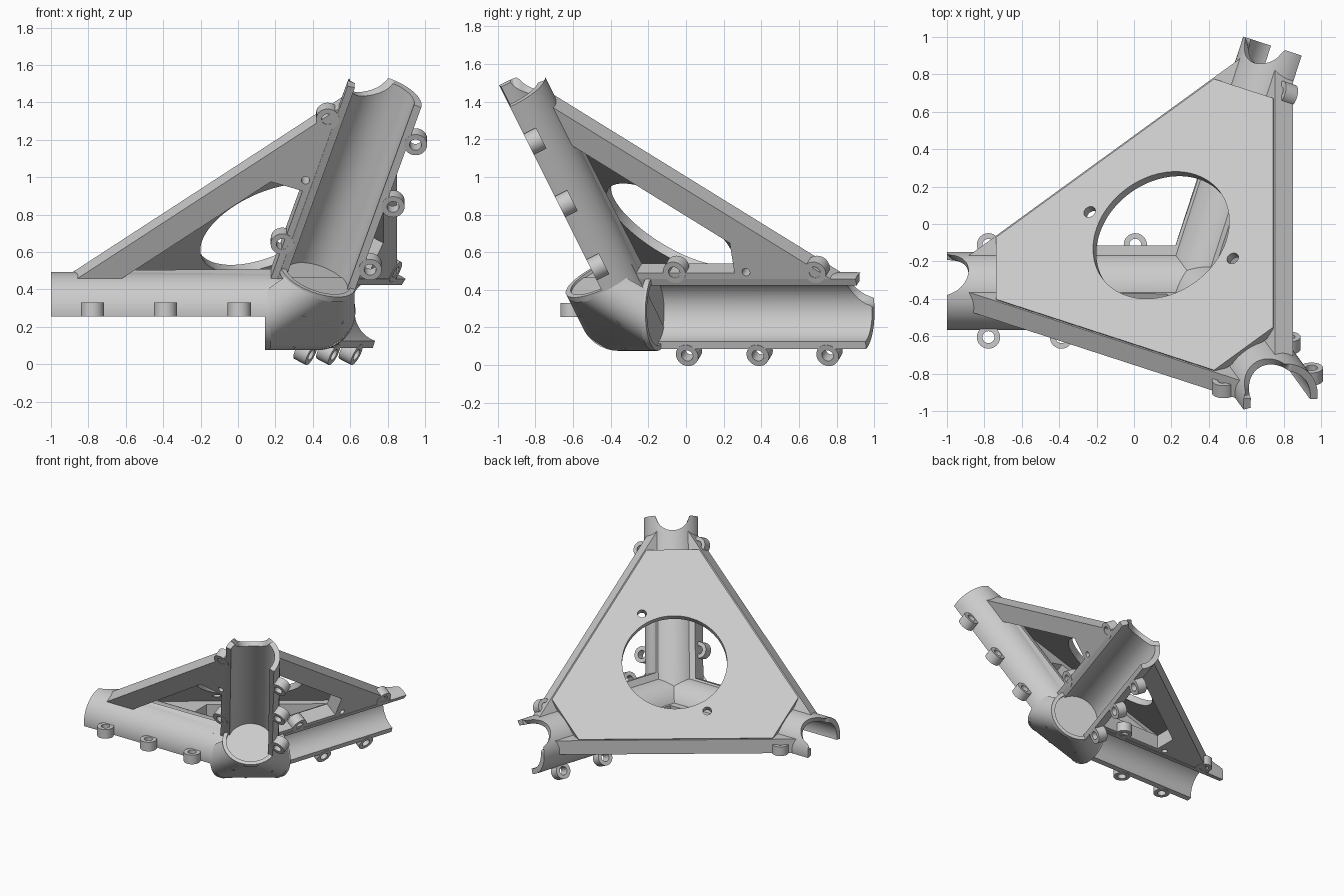
import bpy, bmesh
from math import sin, cos, tan, pi, radians, sqrt, asin
from mathutils import Matrix, Vector

old = bpy.data.objects.get("Cube")
if old:
    bpy.data.objects.remove(old, do_unlink=True)

mat = bpy.data.materials.new("light grey")
mat.use_nodes = True
grey = (0.6, 0.6, 0.6, 1)
mat.diffuse_color = grey
mat.node_tree.nodes["Principled BSDF"].inputs["Base Color"].default_value = grey

# Main sizes
R, RI, LENGTH, LIP = 0.209, 0.168, 1.362, 0.03
HUB = 0.217
ANGLE = radians(108)
node = Vector((0.362, -0.358, 0.285))

# Three arm directions, each 108 degrees from the others
c = cos(ANGLE)
a = Vector((-1, 0, 0))
b = Vector((-c, sin(ANGLE), 0))
cy = (c - c * c) / sin(ANGLE)
d = Vector((-c, cy, sqrt(1 - c * c - cy * cy)))
dirs = [a, b, d]
normal = (a + b + d).normalized()


def frame(x, z, origin):
    z = z.normalized()
    y = z.cross(x).normalized()
    m = Matrix((x, y, z)).transposed().to_4x4()
    m.translation = origin
    return m


def add(name, mesh, matrix):
    mesh.transform(matrix)
    if not mesh.materials:
        mesh.materials.append(mat)
    ob = bpy.data.objects.new(name, mesh)
    bpy.context.collection.objects.link(ob)
    ob.select_set(True)
    bpy.context.view_layer.objects.active = ob
    return ob


def circle(x, y, r, n=32):
    return [(x + r * cos(2 * pi * i / n), y + r * sin(2 * pi * i / n)) for i in range(n)]


def slab(name, loops, z0, z1, matrix):
    """Outline with holes, extruded from z0 to z1."""
    cu = bpy.data.curves.new(name, 'CURVE')
    cu.dimensions = '2D'
    cu.fill_mode = 'BOTH'
    cu.extrude = (z1 - z0) / 2
    for loop in loops:
        sp = cu.splines.new('POLY')
        sp.points.add(len(loop) - 1)
        for p, (x, y) in zip(sp.points, loop):
            p.co = (x, y, 0, 1)
        sp.use_cyclic_u = True
    tmp = bpy.data.objects.new(name, cu)
    bpy.context.collection.objects.link(tmp)
    deps = bpy.context.evaluated_depsgraph_get()
    mesh = bpy.data.meshes.new_from_object(tmp.evaluated_get(deps))
    bpy.data.objects.remove(tmp, do_unlink=True)
    mesh.materials.clear()
    return add(name, mesh, matrix @ Matrix.Translation((0, 0, (z0 + z1) / 2)))


def notch(r, ang):
    """How far a round bite at the tube end reaches back at this angle."""
    s = r * sin(ang)
    bite = 0.125
    if cos(ang) <= 0 or abs(s) >= bite:
        return 0
    return max(0, sqrt(bite * bite - s * s) - 0.01)


def tube(name, r_in, r_out, t0, t1, spread, matrix, bite_at=None, steps=64):
    """Tube wall along local x, covering +-spread around local z."""
    bm = bmesh.new()
    rings = []
    for i in range(steps + 1):
        th = -spread + 2 * spread * i / steps
        ring = []
        for r, end in ((r_in, 0), (r_out, 0), (r_out, 1), (r_in, 1)):
            t = t1 if end else t0
            if end and bite_at is not None:
                t -= notch(r, th - bite_at)
            ring.append(bm.verts.new((t, -r * sin(th), r * cos(th))))
        rings.append(ring)
    for p, q in zip(rings, rings[1:]):
        for k in range(4):
            j = (k + 1) % 4
            bm.faces.new((p[k], p[j], q[j], q[k]))
    if spread < pi - 0.01:
        bm.faces.new(rings[0])
        bm.faces.new(rings[-1][::-1])
    bmesh.ops.remove_doubles(bm, verts=bm.verts, dist=1e-5)
    bmesh.ops.recalc_face_normals(bm, faces=bm.faces)
    mesh = bpy.data.meshes.new(name)
    bm.to_mesh(mesh)
    bm.free()
    return add(name, mesh, matrix)


def mirrored(p):
    """Reflect across the bisector between two arms."""
    return (p[0] * c + p[1] * sin(ANGLE), p[0] * sin(ANGLE) - p[1] * c)


# Web outline in (along arm, towards next arm) coordinates
slope = tan(radians(36))
tip = (1.506 - 0.19 / slope, 0.19)
web = [tip, mirrored(tip), (0.138, 0.19)]
inner_tip = (1.268 - 0.2 / slope, 0.2)
window = [(0.69, 0.242), (0.69, 0.42), mirrored(inner_tip), (0.14, 0.242)]
web_loops = [[(x, -y) for x, y in loop]
             for loop in (web, window, circle(0.755, 0.247, 0.022, 20))]

hub_points = []
for i, x in enumerate(dirs):
    label = ("first", "second", "third")[i]
    m = frame(x, -x.cross(dirs[(i + 1) % 3]), node)
    up = m.to_3x3().inverted() @ normal
    bite_at = asin(-up.y / Vector((up.y, up.z)).length)
    # Open half tube with a bitten end
    tube(label + "_half_tube", RI, R, 0, LENGTH, pi / 2 + asin(LIP / R), m, bite_at)
    # Closed end of the socket
    tube(label + "_socket_floor", 0, R - 0.002, 0.185, 0.2, pi, m)
    tube(label + "_socket_rim", 0.18, R, 0.19, HUB, pi, m)
    # Triangular web towards the next arm
    slab(label + "_web", web_loops, -0.027, 0.087, m)
    # Bolt ears on both lips
    for j, t in enumerate((0.355, 0.75, 1.14)):
        for side in (1, -1):
            if side == -1 and j == 1:
                continue
            y = side * 0.247
            slab(label + "_bolt_ear", [circle(t, y, 0.062), circle(t, y, 0.032, 24)],
                 -LIP, 0.045, m)
    # Rim points on the underside for the hub
    for px, py in circle(0, 0, R, 64):
        v = m.to_3x3() @ Vector((0, px, py))
        if v.dot(normal) < 0.02:
            hub_points.append(node + v + x * 0.205)

# Solid hub closing the underside between the arms
bm = bmesh.new()
for p in hub_points:
    bm.verts.new(p)
res = bmesh.ops.convex_hull(bm, input=bm.verts)
bmesh.ops.recalc_face_normals(bm, faces=bm.faces)
hub = bpy.data.meshes.new("hub")
bm.to_mesh(hub)
bm.free()
add("hub", hub, Matrix.Identity(4))

# Top plate with a large round opening and two bolt holes
across = (a - normal * a.dot(normal)).normalized()
hexagon = []
for k in range(3):
    ca, sa = cos(k * 2 * pi / 3), sin(k * 2 * pi / 3)
    for y in (-0.195, 0.195):
        hexagon.append((0.944 * ca - y * sa, 0.944 * sa + y * ca))
loops = [hexagon, circle(0, 0, 0.39, 96)]
for ang in (radians(-30), radians(150)):
    loops.append(circle(0.473 * cos(ang), 0.473 * sin(ang), 0.033, 24))
slab("top_plate", loops, 0.558, 0.608, frame(across, normal, node))

bpy.ops.object.shade_smooth_by_angle(angle=radians(30))
